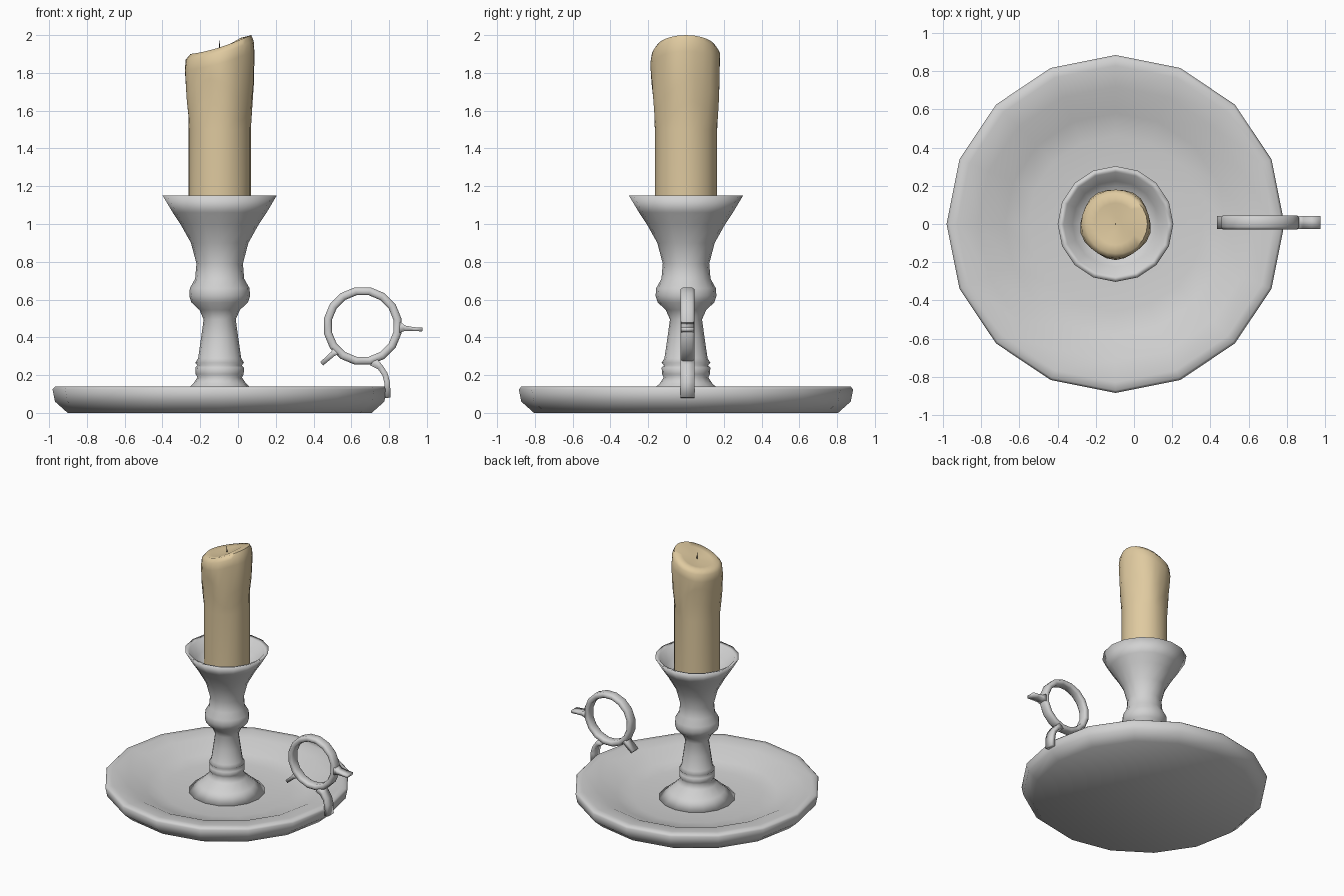
import bpy, bmesh, math
from mathutils import Vector

if "Cube" in bpy.data.objects:
    bpy.data.objects.remove(bpy.data.objects["Cube"])

CX = -0.097    # axis of dish and candle
HY = 0.008     # centre plane of the handle


def material(name, col):
    m = bpy.data.materials.new(name)
    m.diffuse_color = (*col, 1)
    m.use_nodes = True
    m.node_tree.nodes["Principled BSDF"].inputs["Base Color"].default_value = m.diffuse_color
    return m


GREY = material("pale grey metal", (0.64, 0.64, 0.64))
WAX = material("cream wax", (0.74, 0.59, 0.35))
BLACK = material("black wick", (0.02, 0.02, 0.02))


def finish(name, bm, mat, angle=40):
    bmesh.ops.remove_doubles(bm, verts=bm.verts, dist=1e-5)
    bmesh.ops.recalc_face_normals(bm, faces=bm.faces)
    me = bpy.data.meshes.new(name)
    bm.to_mesh(me)
    bm.free()
    me.materials.append(mat)
    ob = bpy.data.objects.new(name, me)
    bpy.context.collection.objects.link(ob)
    bpy.ops.object.select_all(action='DESELECT')
    ob.select_set(True)
    bpy.context.view_layer.objects.active = ob
    bpy.ops.object.shade_smooth_by_angle(angle=math.radians(angle))
    return ob


def bridge(bm, rings, closed=False):
    """Quads between successive rings of vertices."""
    n = len(rings[0])
    pairs = list(zip(rings, rings[1:])) + ([(rings[-1], rings[0])] if closed else [])
    for a, b in pairs:
        for i in range(n):
            j = (i + 1) % n
            bm.faces.new((a[i], a[j], b[j], b[i]))


def lathe(name, profile, n, mat, shape=None, angle=180):
    """Revolve (r, z) points; shape(row, angle, r, z) may adjust r and z."""
    bm = bmesh.new()
    rings = []
    for k, (r, z) in enumerate(profile):
        ring = []
        for i in range(n):
            a = math.tau * i / n
            rr, zz = shape(k, a, r, z) if shape else (r, z)
            ring.append(bm.verts.new((CX + rr * math.cos(a), rr * math.sin(a), zz)))
        rings.append(ring)
    bridge(bm, rings)
    for ring in (rings[0], rings[-1]):
        bm.faces.new(ring)
    return finish(name, bm, mat, angle)


# Dish with a broad rim falling into a rounded well
lathe("dish", [(0.805, 0), (0.872, 0.06), (0.885, 0.125), (0.872, 0.139), (0.83, 0.14),
               (0.72, 0.127), (0.58, 0.062), (0.46, 0.042), (0.2, 0.038)], 16, GREY)

# Turned stem, from conical foot to flared cup
lathe("stem", [(0.28, 0.035), (0.20, 0.10), (0.140, 0.155), (0.118, 0.188), (0.127, 0.205),
               (0.129, 0.24), (0.117, 0.252), (0.129, 0.265), (0.114, 0.29), (0.098, 0.40),
               (0.085, 0.495), (0.107, 0.545), (0.150, 0.585), (0.161, 0.62), (0.158, 0.66),
               (0.130, 0.71), (0.123, 0.79), (0.152, 0.90), (0.208, 1.00), (0.248, 1.06),
               (0.303, 1.152), (0.272, 1.142), (0.225, 1.07), (0.16, 1.03)],
      16, GREY)


# Candle with a slanted, melted top and softly bulging drips
def melt(k, a, r, z):
    c = math.cos(a)
    slant = 0.05 * c + 0.015 * c * c
    if 2 <= k <= 4:
        r += 0.005 * math.sin(5 * a + 0.8 * k) - 0.001
        z += 0.05 * math.sin(3 * a + 1) * (k < 4)
    if k >= 4:
        z += slant * min(1, r / 0.13)
    if k == 6:
        r += 0.012 * max(0, c)
    return r, z


lathe("candle", [(0.165, 1.02), (0.165, 1.50), (0.170, 1.60), (0.180, 1.72), (0.185, 1.85),
                 (0.180, 1.905), (0.155, 1.935), (0.11, 1.930), (0.03, 1.922)],
      24, WAX, melt, angle=70)

# Wick
lathe("wick", [(0.003, 1.915), (0.002, 1.972)], 6, BLACK)

# Finger ring: chamfered band swept round the y direction
RX, RZ = 0.66, 0.46
bm = bmesh.new()
section = [(0.166, -0.024), (0.176, -0.037), (0.198, -0.037), (0.209, -0.024),
           (0.209, 0.024), (0.198, 0.037), (0.176, 0.037), (0.166, 0.024)]
rings = []
for i in range(16):
    a = math.tau * (i + 0.5) / 16
    rings.append([bm.verts.new((RX + r * math.cos(a), HY + y, RZ + r * math.sin(a)))
                  for r, y in section])
bridge(bm, rings, closed=True)
finish("finger_ring", bm, GREY, 180)


# Flat straps following a path in the xz plane; each point is x, z, thickness
def strap(name, path, half_width):
    bm = bmesh.new()
    pts = [Vector((x, 0, z)) for x, z, _ in path]
    rings = []
    for i, p in enumerate(pts):
        d = (pts[min(i + 1, len(pts) - 1)] - pts[max(i - 1, 0)]).normalized()
        side = Vector((-d.z, 0, d.x)) * path[i][2] / 2
        rings.append([bm.verts.new(p + side * s + Vector((0, HY + w * half_width, 0)))
                      for s, w in ((1, 1), (1, -1), (-1, -1), (-1, 1))])
    bridge(bm, rings)
    for ring in (rings[0], rings[-1]):
        bm.faces.new(ring)
    finish(name, bm, GREY, 180)


strap("thumb_tab", [(0.855, 0.452, 0.06), (0.885, 0.448, 0.028), (0.93, 0.444, 0.02),
                    (0.976, 0.441, 0.02)], 0.035)
strap("lower_tab", [(0.53, 0.338, 0.06), (0.503, 0.313, 0.028), (0.443, 0.26, 0.024)], 0.035)
strap("handle_bracket", [(0.715, 0.272, 0.05), (0.752, 0.243, 0.032), (0.778, 0.205, 0.03),
                         (0.79, 0.16, 0.03), (0.793, 0.08, 0.03)], 0.037)
